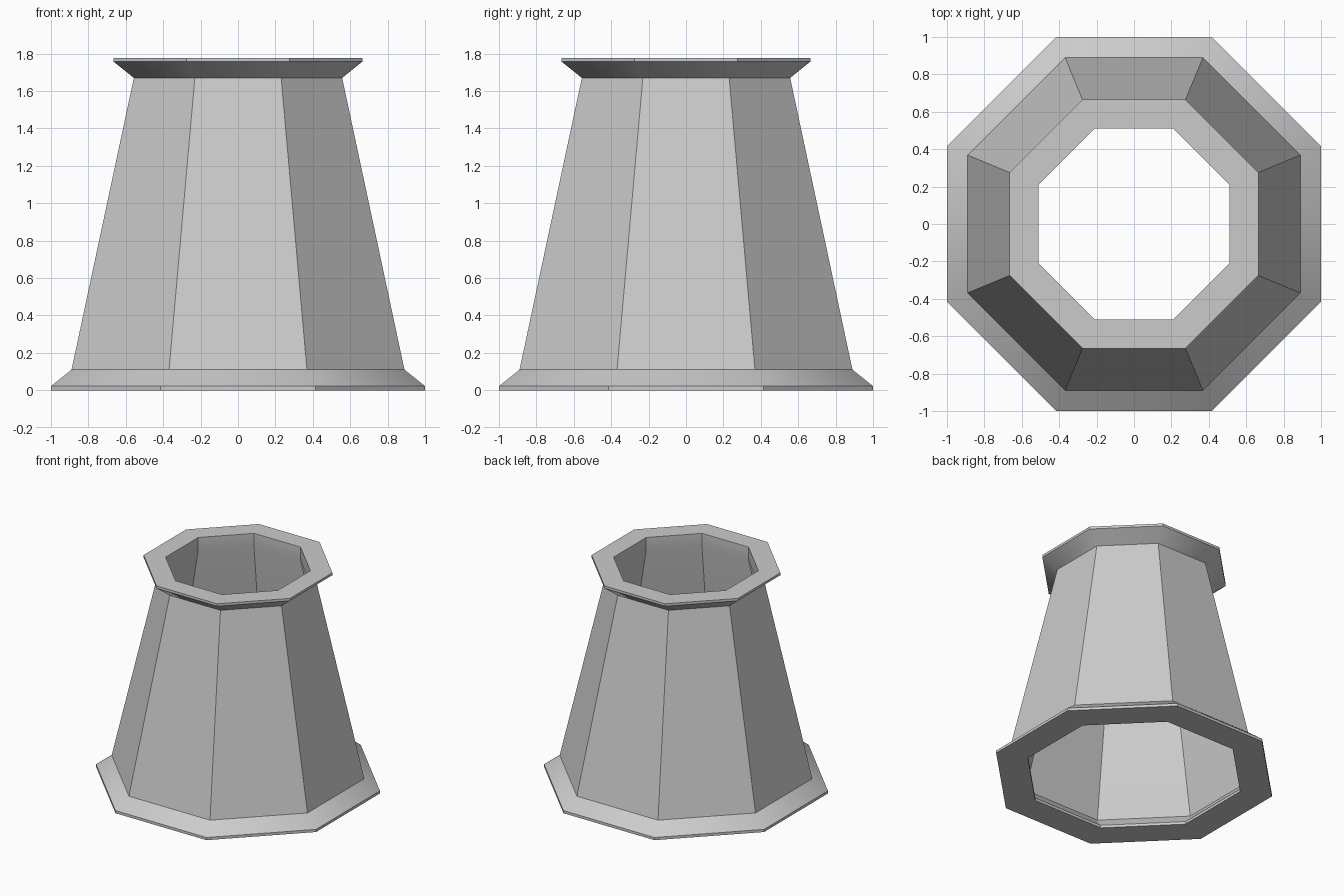
import bpy
import bmesh
import math

if "Cube" in bpy.data.objects:
    bpy.data.objects.remove(bpy.data.objects["Cube"])

SIDES = 8

# Closed wall section: (distance to flat side, height)
SECTION = [
    (1.00, 0.00), (1.00, 0.022), (0.89, 0.11),      # base flange
    (0.557, 1.67),                                  # tapered outer wall
    (0.665, 1.757), (0.665, 1.777), (0.51, 1.777),  # top rim
    (0.51, 1.67), (0.843, 0.11),                    # thin inner wall
    (0.77, 0.022), (0.77, 0.00),                    # inner lip of the base
]

grey = bpy.data.materials.new("plain grey")
grey.diffuse_color = (0.6, 0.6, 0.6, 1.0)
grey.use_nodes = True
grey.node_tree.nodes["Principled BSDF"].inputs["Base Color"].default_value = grey.diffuse_color


def octagon_ring(bm, apothem, z):
    radius = apothem / math.cos(math.pi / SIDES)
    angles = [(i + 0.5) * 2 * math.pi / SIDES for i in range(SIDES)]
    return [bm.verts.new((radius * math.cos(a), radius * math.sin(a), z)) for a in angles]


# Hollow octagonal tower, swept from the section
bm = bmesh.new()
rings = [octagon_ring(bm, r, z) for r, z in SECTION]
for k, lower in enumerate(rings):
    upper = rings[(k + 1) % len(rings)]
    for i in range(SIDES):
        j = (i + 1) % SIDES
        bm.faces.new((lower[i], lower[j], upper[j], upper[i]))
bmesh.ops.recalc_face_normals(bm, faces=bm.faces)
mesh = bpy.data.meshes.new("octagonal_tower")
bm.to_mesh(mesh)
bm.free()
mesh.materials.append(grey)

tower = bpy.data.objects.new("octagonal_tower", mesh)
bpy.context.collection.objects.link(tower)
bpy.context.view_layer.objects.active = tower
tower.select_set(True)
bpy.ops.object.shade_smooth_by_angle(angle=math.radians(30))
